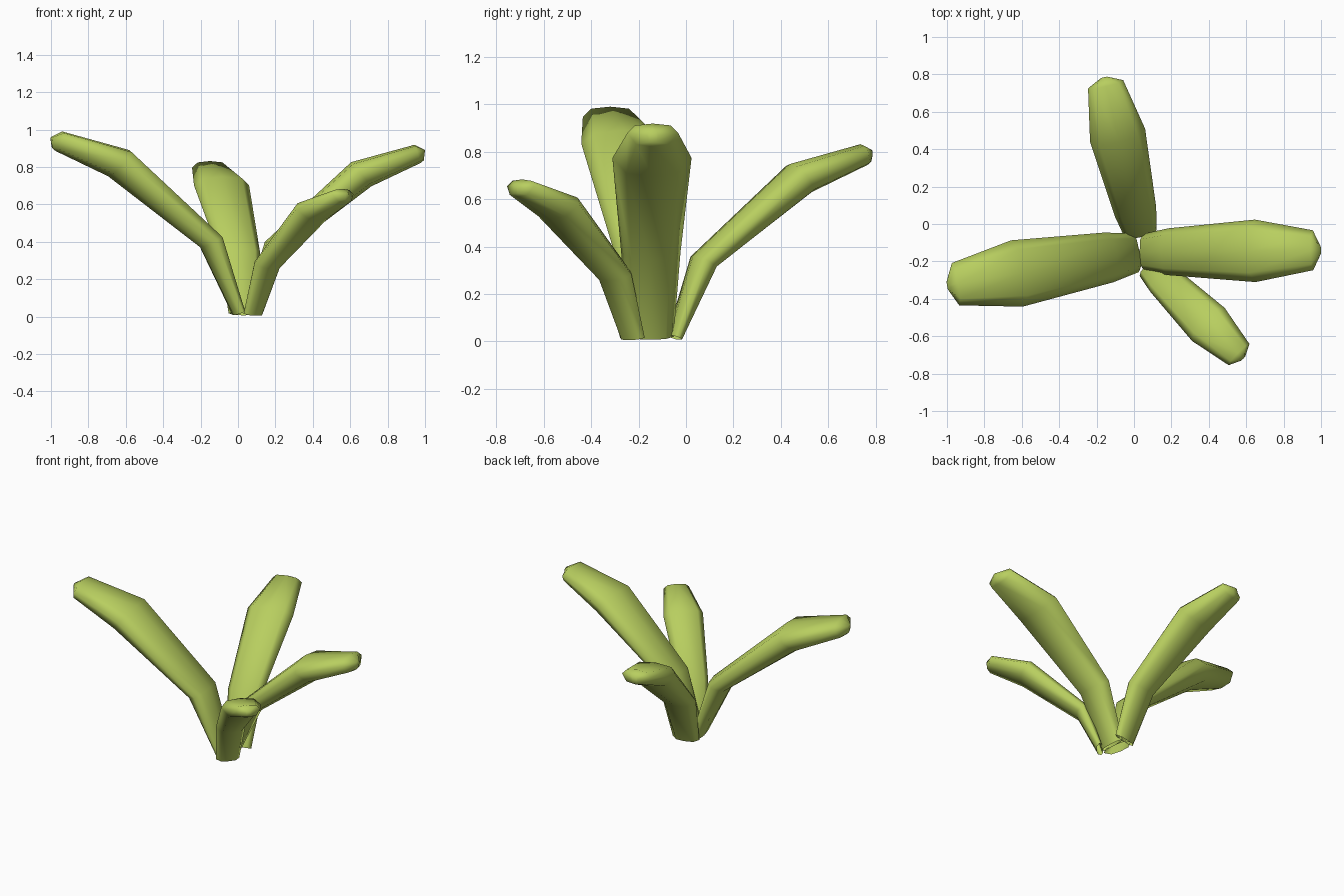
import bpy, bmesh, math
from mathutils import Matrix, Vector

if "Cube" in bpy.data.objects:
    bpy.data.objects.remove(bpy.data.objects["Cube"])

green = bpy.data.materials.new("leaf green")
green.diffuse_color = (0.48, 0.62, 0.115, 1)
green.use_nodes = True
green.node_tree.nodes["Principled BSDF"].inputs["Base Color"].default_value = green.diffuse_color

# Leaf rings: upper point (out, up), lower point (out, up), half width
RINGS = [((0.0, 0.03), (0.055, 0.008), 0.105),
         ((0.122, 0.43), (0.235, 0.37), 0.135),
         ((0.62, 0.89), (0.735, 0.75), 0.18),
         ((0.985, 0.99), (1.02, 0.885), 0.115),
         ((1.045, 0.96), (1.038, 0.90), 0.025)]
# Cross-section: (sideways, depth from the upper to the lower point)
SECTION = [(0, 0), (0.7, 0.08), (1, 0.4), (0.65, 0.9),
           (0, 1), (-0.65, 0.9), (-1, 0.4), (-0.7, 0.08)]


def leaf(name, x, y, angle, scale):
    bm = bmesh.new()
    rings = []
    for up, low, half in RINGS:
        ring = []
        for side, t in SECTION:
            p = Vector((up[0], 0, up[1])).lerp(Vector((low[0], 0, low[1])), t)
            p.y = side * half
            ring.append(bm.verts.new(p))
        rings.append(ring)
    n = len(SECTION)
    for a, b in zip(rings, rings[1:]):
        for i in range(n):
            j = (i + 1) % n
            bm.faces.new((a[i], a[j], b[j], b[i]))
    bm.faces.new(rings[-1])  # closed tip, open base
    bmesh.ops.recalc_face_normals(bm, faces=bm.faces)
    bm.transform(Matrix.Translation((x, y, 0))
                 @ Matrix.Rotation(math.radians(angle), 4, 'Z')
                 @ Matrix.Scale(scale, 4))
    mesh = bpy.data.meshes.new(name)
    bm.to_mesh(mesh)
    bm.free()
    mesh.materials.append(green)
    for f in mesh.polygons:
        f.use_smooth = True
    ob = bpy.data.objects.new(name, mesh)
    bpy.context.collection.objects.link(ob)


# Four copies of the leaf at different sizes
leaf("left_leaf", 0.03, -0.15, 189.9, 1.0)
leaf("right_leaf", 0.03, -0.15, 0.6, 0.928)
leaf("back_leaf", 0.04, -0.07, 103.2, 0.84)
leaf("front_leaf", 0.07, -0.215, -44.5, 0.69)
